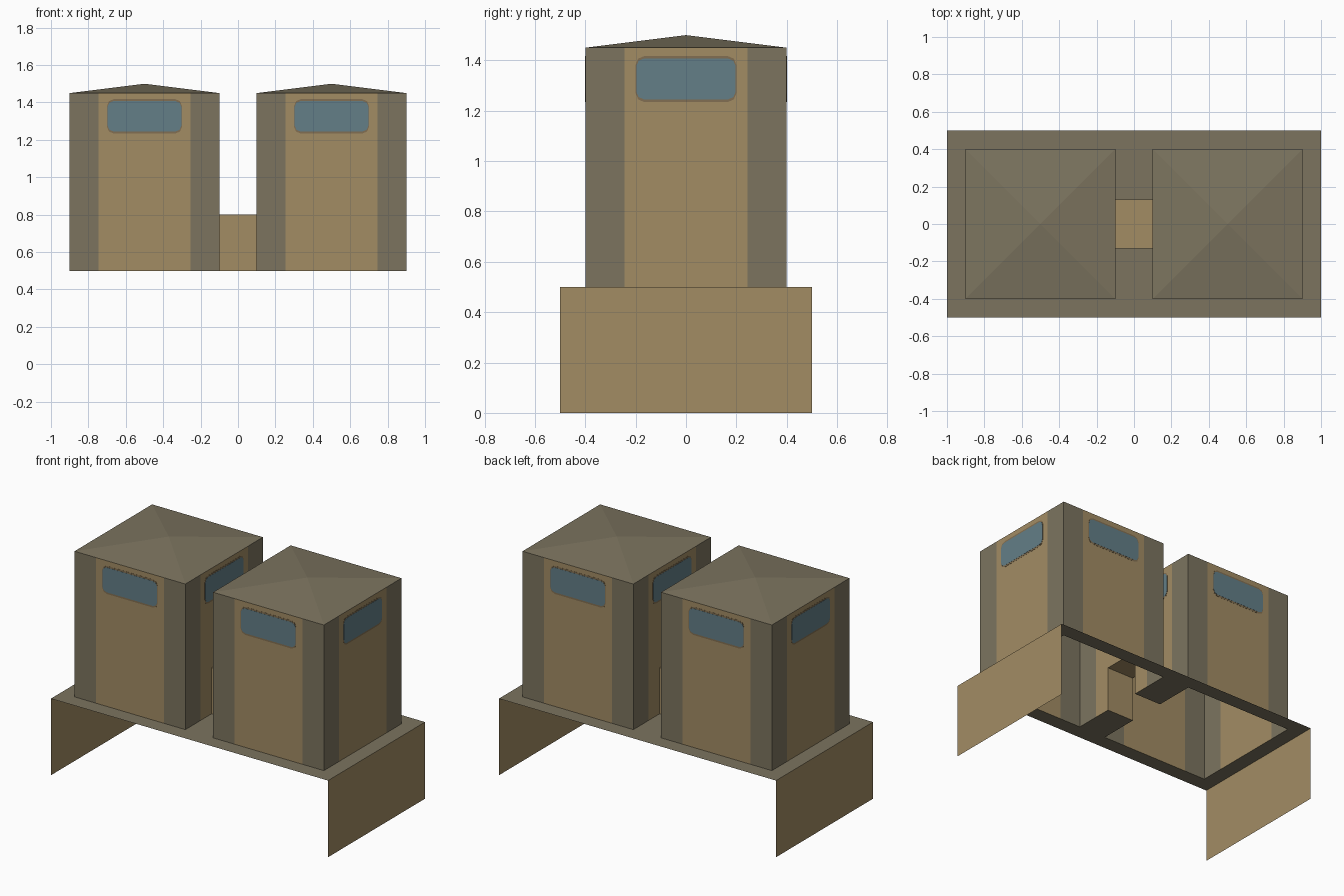
import bpy, bmesh, math
from mathutils import Matrix, Vector

if "Cube" in bpy.data.objects:
    bpy.data.objects.remove(bpy.data.objects["Cube"])


def material(name, rgb):
    m = bpy.data.materials.new(name)
    lin = [((c / 255 + 0.055) / 1.055) ** 2.4 for c in rgb]
    m.diffuse_color = (*lin, 1)
    m.use_nodes = True
    m.node_tree.nodes["Principled BSDF"].inputs["Base Color"].default_value = m.diffuse_color
    return m


TAN = material("tan_panel", (162, 140, 100))
GREY = material("grey_brown", (124, 116, 95))
RIM = material("window_rim_brown", (130, 111, 82))
BLUE = material("window_blue", (99, 126, 135))


def finish(name, bm, mats):
    bmesh.ops.remove_doubles(bm, verts=bm.verts, dist=1e-5)
    me = bpy.data.meshes.new(name)
    bm.to_mesh(me)
    bm.free()
    for m in mats:
        me.materials.append(m)
    ob = bpy.data.objects.new(name, me)
    bpy.context.collection.objects.link(ob)


def face(bm, pts, mat=0):
    f = bm.faces.new([bm.verts.new(p) for p in pts])
    f.material_index = mat
    return f


def cells(us, vs):
    for u0, u1 in zip(us, us[1:]):
        for v0, v1 in zip(vs, vs[1:]):
            yield u0, u1, v0, v1


def window_plate(bm, frame, w, z0, z1, cut, t):
    # rounded rectangle, slightly thicker than the wall sheet on both sides
    pts = []
    for sx, zc, a0 in ((1, z1, 0), (-1, z1, 90), (-1, z0, 180), (1, z0, 270)):
        cx = sx * (w - cut)
        cz = zc - cut if zc == z1 else zc + cut
        for a in (0, 45, 90):
            r = math.radians(a0 + a)
            pts.append((cx + cut * math.cos(r), cz + cut * math.sin(r)))
    f = face(bm, [frame @ Vector((x, -0.4 - t, z)) for x, z in pts])
    ext = bmesh.ops.extrude_face_region(bm, geom=[f], use_keep_orig=True)
    verts = [v for v in ext["geom"] if isinstance(v, bmesh.types.BMVert)]
    shift = frame.to_3x3() @ Vector((0, 2 * t, 0))
    bmesh.ops.translate(bm, verts=verts, vec=shift)
    bmesh.ops.recalc_face_normals(bm, faces=bm.faces)


# two towers, each with four striped walls, a doorway and a window per side
for side, cx, door in (("left", -0.5, 1), ("right", 0.5, 3)):
    walls, rims, panes = bmesh.new(), bmesh.new(), bmesh.new()
    for k in range(4):
        frame = Matrix.Translation((cx, 0, 0)) @ Matrix.Rotation(k * math.pi / 2, 4, 'Z')
        for u0, u1, z0, z1 in cells((-0.4, -0.245, -0.13, 0.13, 0.245, 0.4), (0.5, 0.8, 1.45)):
            if k == door and u0 == -0.13 and z0 == 0.5:
                continue
            corner = abs(u0 + u1) / 2 > 0.25
            face(walls, [frame @ Vector(p) for p in
                         ((u0, -0.4, z0), (u1, -0.4, z0), (u1, -0.4, z1), (u0, -0.4, z1))],
                 1 if corner else 0)
        window_plate(rims, frame, 0.2, 1.234, 1.417, 0.035, 0.001)
        window_plate(panes, frame, 0.197, 1.245, 1.407, 0.03, 0.002)
    finish(side + "_tower_walls", walls, [TAN, GREY])
    finish(side + "_window_rims", rims, [RIM])
    finish(side + "_window_panes", panes, [BLUE])

    # shallow pyramid roof
    roof = bmesh.new()
    c = [(cx + x, y, 1.45) for x, y in ((-0.4, -0.4), (0.4, -0.4), (0.4, 0.4), (-0.4, 0.4))]
    for i in range(4):
        face(roof, [c[i], c[(i + 1) % 4], (cx, 0, 1.5)])
    finish(side + "_roof", roof, [GREY])

# deck sheet, open under the towers and the passage
deck = bmesh.new()
for x0, x1, y0, y1 in cells((-1, -0.9, -0.1, 0.1, 0.9, 1), (-0.5, -0.4, -0.13, 0.13, 0.4, 0.5)):
    mx, my = abs(x0 + x1) / 2, abs(y0 + y1) / 2
    if (0.1 < mx < 0.9 and my < 0.4) or (mx < 0.1 and my < 0.13):
        continue
    face(deck, [(x0, y0, 0.5), (x1, y0, 0.5), (x1, y1, 0.5), (x0, y1, 0.5)])
finish("deck", deck, [GREY])

# passage joining the towers: two sides and a top
passage = bmesh.new()
prof = [(-0.13, 0.5), (-0.13, 0.8), (0.13, 0.8), (0.13, 0.5)]
for (y0, z0), (y1, z1) in zip(prof, prof[1:]):
    face(passage, [(-0.1, y0, z0), (0.1, y0, z0), (0.1, y1, z1), (-0.1, y1, z1)])
finish("passage", passage, [TAN])

# thin end panels that carry the deck
for name, s in (("left_end_panel", -1), ("right_end_panel", 1)):
    panel = bmesh.new()
    face(panel, [(s, -0.5 * s, 0), (s, 0.5 * s, 0), (s, 0.5 * s, 0.5), (s, -0.5 * s, 0.5)])
    finish(name, panel, [TAN])
